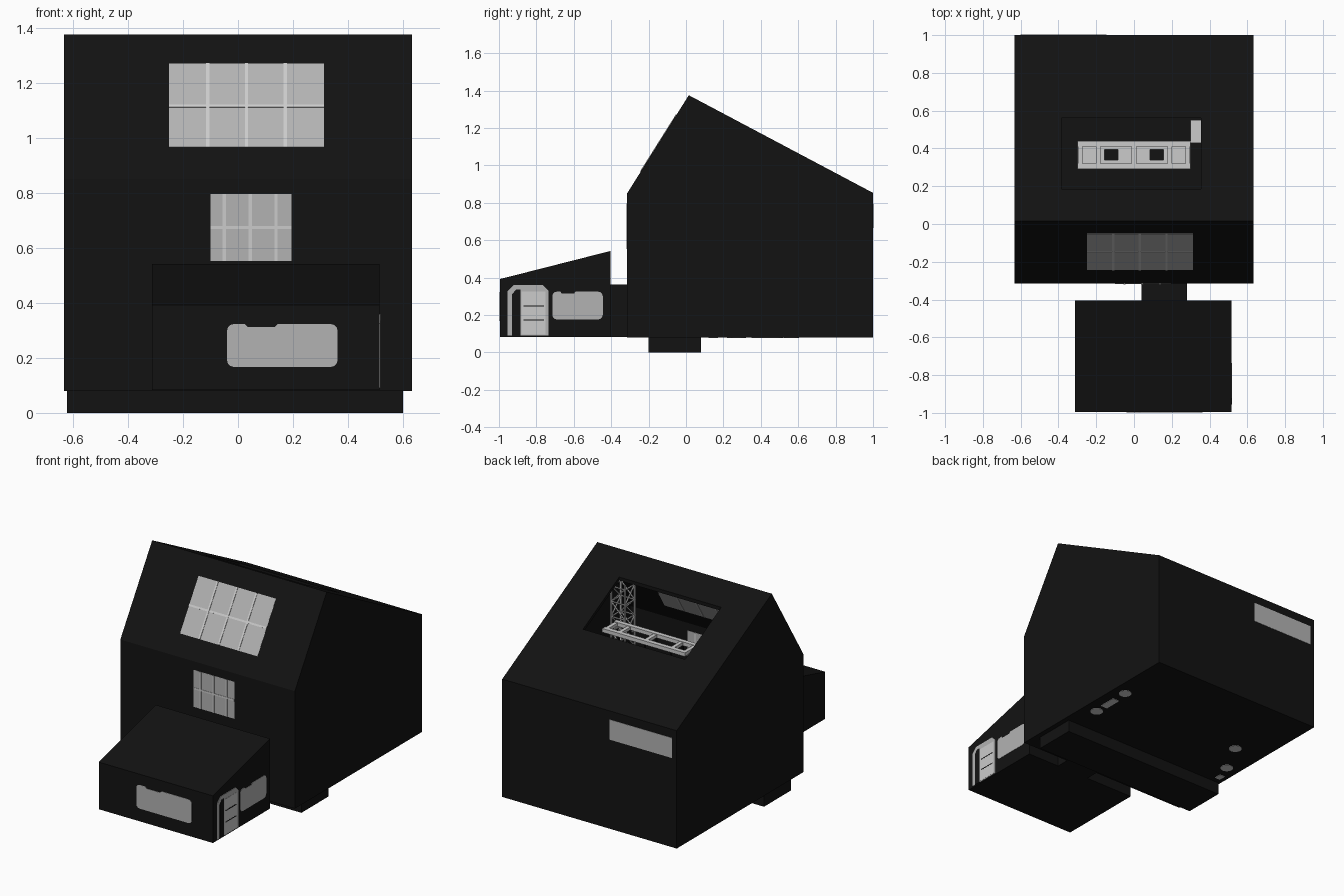
import bpy, bmesh, math
from mathutils import Matrix, Vector

if "Cube" in bpy.data.objects:
    bpy.data.objects.remove(bpy.data.objects["Cube"])

def material(name, v):
    m = bpy.data.materials.new(name)
    m.diffuse_color = (v, v, v, 1)
    m.use_nodes = True
    m.node_tree.nodes["Principled BSDF"].inputs["Base Color"].default_value = m.diffuse_color
    return m

BLACK = material("black_wall", 0.006)
GLASS = material("grey_glass", 0.45)

def finish(name, bm, mat=None):
    bmesh.ops.recalc_face_normals(bm, faces=bm.faces)
    me = bpy.data.meshes.new(name)
    bm.to_mesh(me)
    bm.free()
    ob = bpy.data.objects.new(name, me)
    bpy.context.collection.objects.link(ob)
    if mat:
        me.materials.append(mat)
    return ob

def slab(name, pts, frame, d0, d1, mat=None):
    """Extrude a 2D outline along the local z of a frame matrix."""
    bm = bmesh.new()
    lo = [bm.verts.new(frame @ Vector((p[0], p[1], d0))) for p in pts]
    hi = [bm.verts.new(frame @ Vector((p[0], p[1], d1))) for p in pts]
    n = len(pts)
    bm.faces.new(lo[::-1])
    bm.faces.new(hi)
    for i in range(n):
        bm.faces.new((lo[i], lo[(i + 1) % n], hi[(i + 1) % n], hi[i]))
    return finish(name, bm, mat)

def rect(u0, u1, v0, v1):
    return [(u0, v0), (u1, v0), (u1, v1), (u0, v1)]

def box(name, x0, x1, y0, y1, z0, z1, mat=None):
    return slab(name, rect(x0, x1, y0, y1), Matrix(), z0, z1, mat)

def plane(o, u, v):
    u, v = Vector(u).normalized(), Vector(v).normalized()
    n = u.cross(v)
    return Matrix(((u.x, v.x, n.x, o[0]), (u.y, v.y, n.y, o[1]),
                   (u.z, v.z, n.z, o[2]), (0, 0, 0, 1)))

def rod(name, a, b, r, n=6, mat=None):
    a, b = Vector(a), Vector(b)
    d = b - a
    bm = bmesh.new()
    mtx = Matrix.Translation((a + b) / 2) @ d.to_track_quat('Z', 'Y').to_matrix().to_4x4()
    bmesh.ops.create_cone(bm, cap_ends=True, segments=n, radius1=r, radius2=r,
                          depth=d.length, matrix=mtx)
    return finish(name, bm, mat)

def cut(ob, cutter):
    m = ob.modifiers.new("cut", 'BOOLEAN')
    m.operation, m.object, m.solver = 'DIFFERENCE', cutter, 'EXACT'
    bpy.context.view_layer.objects.active = ob
    bpy.ops.object.modifier_apply(modifier=m.name)
    bpy.data.objects.remove(cutter)

def grid_window(name, frame, u0, u1, v0, v1, us, vs, t=0.012):
    slab(name + "_pane", rect(u0, u1, v0, v1), frame, -0.022, 0.001, GLASS)
    for u in us:
        slab(name + "_bar", rect(u - t / 2, u + t / 2, v0, v1), frame, -0.024, 0.004)
    for v in vs:
        slab(name + "_crossbar", rect(u0, u1, v - t / 2, v + t / 2), frame, -0.024, 0.003)

def pod_window(name, frame, u0, u1, v0, v1):
    """Rounded window with a shallow dip in its top edge."""
    r, pts, w = 0.025, [], u1 - u0
    for cu, cv, a in ((u1 - r, v0 + r, -90), (u1 - r, v1 - r, 0),
                      (u0 + r, v1 - r, 90), (u0 + r, v0 + r, 180)):
        for k in range(4):
            t = math.radians(a + 30 * k)
            pts.append((cu + r * math.cos(t), cv + r * math.sin(t)))
        if a == 0:
            pts += [(u0 + w * .46, v1), (u0 + w * .43, v1 - .011),
                    (u0 + w * .19, v1 - .011), (u0 + w * .16, v1)]
    slab(name, pts, frame, -0.02, 0.002, GLASS)

SIDE = lambda x: plane((x, 0, 0), (0, 1, 0), (0, 0, 1))
FRONT = lambda y: plane((0, y, 0), (1, 0, 0), (0, 0, 1))

# main hall: hollow gabled shell with an open skylight
hall = slab("main_hall", [(-.315, .08), (1, .08), (1, .853), (.015, 1.375), (-.315, .85)],
            SIDE(0), -.633, .633, BLACK)
cut(hall, slab("hollow", [(-.295, .1), (.98, .1), (.98, .841), (.018, 1.35), (-.295, .844)],
               SIDE(0), -.613, .613))
cut(hall, box("skylight_cutter", -.385, .355, .185, .56, .95, 1.5))
box("foundation", -.622, .6, -.2, .08, 0, .085, BLACK)

# porch and link passage
slab("porch", [(-.995, .083), (-.405, .083), (-.405, .542), (-.995, .392)],
     SIDE(0), -.313, .515, BLACK)
box("link_passage", .04, .28, -.41, -.31, .083, .363, BLACK)

# hall windows
roof = plane((0, -.315, .85), (1, 0, 0), (0, .33, .525))
s = math.hypot(.33, .525) / .525
grid_window("roof_window", roof, -.25, .312, (.965 - .85) * s, (1.27 - .85) * s,
            (-.11, .031, .172), ((1.115 - .85) * s,))
grid_window("front_window", FRONT(-.315), -.1, .195, .552, .795, (-.05, .044, .138), (.674,))
slab("rear_window", rect(-.6, -.145, .665, .797), FRONT(1), -.002, .022, GLASS)

# porch windows and door
pod_window("porch_front_window", FRONT(-.995), -.04, .362, .167, .323)
pod_window("porch_side_window", SIDE(.515), -.715, -.445, .176, .325)
door = [(-.955, .09), (-.735, .09), (-.735, .33), (-.765, .36), (-.92, .36), (-.955, .325)]
slab("door_frame", door, SIDE(.515), -.02, .003, GLASS)
slab("door_gap", [(-.93, .09), (-.885, .09), (-.885, .335), (-.91, .335), (-.93, .31)],
     SIDE(.515), 0, .0045, BLACK)
slab("door_leaf", rect(-.88, -.75, .095, .325), SIDE(.515), 0, .004)
for z in (.17, .245):
    slab("door_seam", rect(-.87, -.76, z, z + .006), SIDE(.515), 0, .005, BLACK)

# hanging ladder frame below the skylight
for y in (.29, .41):
    box("frame_rail", -.3, .3, y, y + .03, 1.035, 1.06)
for x in (-.285, -.19, 0, .19, .285):
    box("frame_rung", x - .012, x + .012, .31, .42, 1.037, 1.057)
for x in (-.19, .0, .19):
    for y in (.305, .425):
        rod("hanger", (x, y, .97), (x, y, 1.04), .006, mat=BLACK)

# bench under the frame with two square wells
bench = box("bench_top", -.3, .3, .29, .44, .44, .47)
for x in (-.12, .12):
    cut(bench, box("well_cutter", x - .035, x + .035, .34, .395, .4, .5))
for x in (-.27, .27):
    for y in (.31, .42):
        rod("bench_leg", (x, y, .1), (x, y, .45), .012)

# lattice mast standing by the right wall
cx, cy, h = .5, -.06, .05
corners = [(cx - h, cy - h), (cx + h, cy - h), (cx + h, cy + h), (cx - h, cy + h)]
for i, (x, y) in enumerate(corners):
    x2, y2 = corners[(i + 1) % 4]
    rod("mast_post", (x, y, .1), (x, y, 1.13), .007)
    for k in range(10):
        z = .1 + .1 * k
        a, b = ((x, y), (x2, y2)) if k % 2 else ((x2, y2), (x, y))
        rod("mast_brace", (*a, z), (*b, z + .1), .005, 5)
        rod("mast_ring", (x, y, z + .1), (x2, y2, z + .1), .005, 5)

# side table and stools whose feet show through the floor
box("table_top", .3, .59, .43, .55, .32, .34)
box("table_foot", .515, .565, .35, .47, .077, .33)
for x, y in ((.54, .28), (.546, .565), (-.425, .48), (-.54, .26)):
    rod("stool_foot", (x, y, .077), (x, y, .11), .04, 16)
    rod("stool_post", (x, y, .1), (x, y, .25), .01, 8)
    rod("stool_seat", (x, y, .25), (x, y, .27), .04, 16)
box("cabinet", -.6, -.56, .12, .17, .077, .3)
